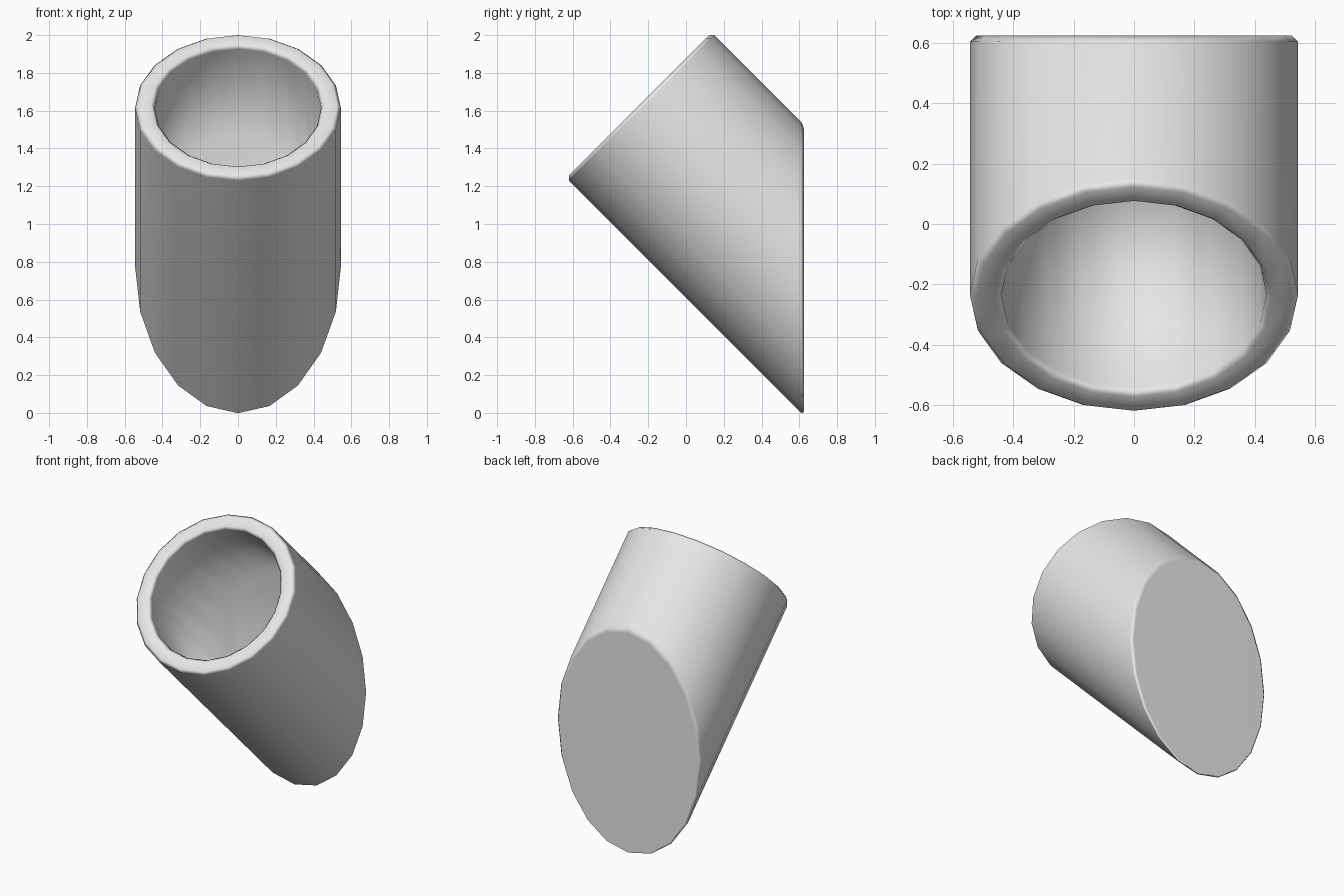
import bpy, bmesh, math

cube = bpy.data.objects.get("Cube")
if cube:
    bpy.data.objects.remove(cube, do_unlink=True)

SIDES = 20
AXIS_SUM = 1.38      # y + z along the tilted axis
RIM_DIFF = 1.877     # z - y on the rim plane
OUTER, INNER = 0.545, 0.44
BACK, WALL = 0.625, 0.10

mat = bpy.data.materials.new("light grey")
mat.use_nodes = True
grey = (0.8, 0.8, 0.8, 1)
mat.diffuse_color = grey
mat.node_tree.nodes["Principled BSDF"].inputs["Base Color"].default_value = grey

bm = bmesh.new()


def ring(radius, end_y=None):
    """Ring of the tilted tube, on the rim or on an upright plane."""
    verts = []
    for i in range(SIDES):
        a = 2 * math.pi * i / SIDES
        total = AXIS_SUM + math.sqrt(2) * radius * math.cos(a)
        y = (total - RIM_DIFF) / 2 if end_y is None else end_y
        verts.append(bm.verts.new((radius * math.sin(a), y, total - y)))
    return verts


def bridge(a, b):
    for i in range(SIDES):
        j = (i + 1) % SIDES
        bm.faces.new((a[i], a[j], b[j], b[i]))


# Outer wall, rim, inner wall, closed at the upright back
back_ring = ring(OUTER, BACK)
outer_rim = ring(OUTER)
inner_rim = ring(INNER)
floor_ring = ring(INNER, BACK - WALL)
bridge(back_ring, outer_rim)
bridge(outer_rim, inner_rim)
bridge(inner_rim, floor_ring)
bm.faces.new(back_ring)
bm.faces.new(floor_ring)
bmesh.ops.recalc_face_normals(bm, faces=bm.faces)

# Small chamfers on the rim and around the back
edges = [bm.edges.get((r[i], r[(i + 1) % SIDES]))
         for r in (back_ring, outer_rim, inner_rim) for i in range(SIDES)]
bmesh.ops.bevel(bm, geom=edges, offset=0.02, offset_type='OFFSET',
                segments=1, profile=0.5, affect='EDGES')
for f in bm.faces:
    f.smooth = True

mesh = bpy.data.meshes.new("angled_tube")
bm.to_mesh(mesh)
bm.free()
mesh.materials.append(mat)
tube = bpy.data.objects.new("angled_tube", mesh)
bpy.context.collection.objects.link(tube)
tube.modifiers.new("weighted_normals", 'WEIGHTED_NORMAL')
